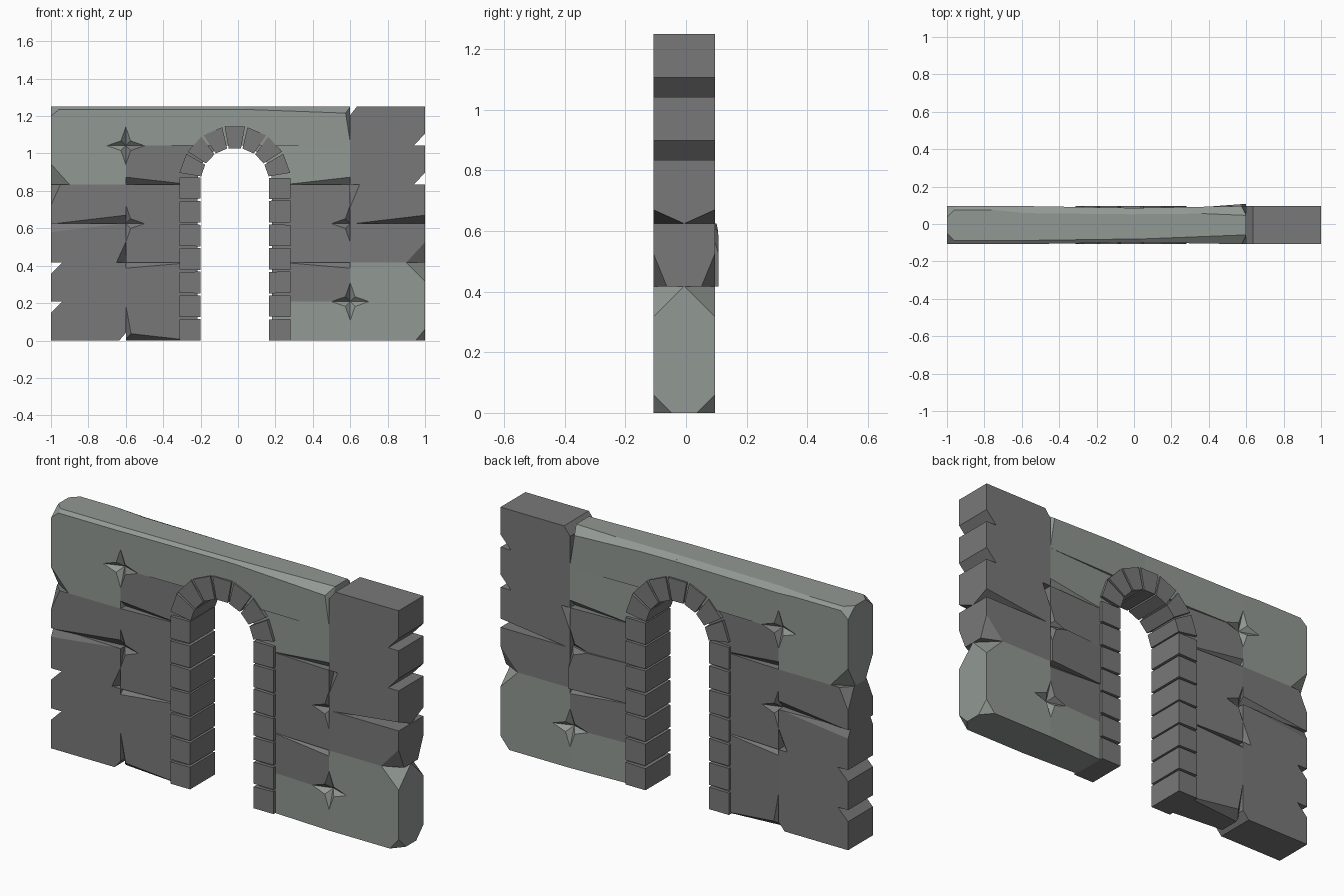
import bpy, bmesh, math, random
from mathutils import Vector

if "Cube" in bpy.data.objects:
    bpy.data.objects.remove(bpy.data.objects["Cube"])

random.seed(3)
YC, T = -0.006, 0.102          # wall centre plane and half thickness
THIN = 0.083                   # half thickness beside the opening
ROW = 1.25 / 6
INF = 99
CX, CZ = -0.017, 0.848         # arch centre


def material(name, rgb):
    m = bpy.data.materials.new(name)
    m.diffuse_color = (*rgb, 1)
    m.use_nodes = True
    m.node_tree.nodes["Principled BSDF"].inputs["Base Color"].default_value = m.diffuse_color
    return m


GREY = material("grey_stone", (0.19, 0.19, 0.19))
GREEN = material("green_stone", (0.285, 0.315, 0.295))


def finish(name, bm, mat):
    bmesh.ops.recalc_face_normals(bm, faces=bm.faces[:])
    me = bpy.data.meshes.new(name)
    bm.to_mesh(me)
    bm.free()
    me.materials.append(mat)
    ob = bpy.data.objects.new(name, me)
    bpy.context.collection.objects.link(ob)


def prism(name, pts, half, mat):
    """Extrude an x-z profile through the wall."""
    bm = bmesh.new()
    f = bm.faces.new([bm.verts.new((x, YC - half, z)) for x, z in pts])
    r = bmesh.ops.extrude_face_region(bm, geom=[f])
    for v in r["geom"]:
        if isinstance(v, bmesh.types.BMVert):
            v.co.y = YC + half
    finish(name, bm, mat)


def block(name, x0, x1, z0, z1, mat, cuts=(), hl=T, hr=T, bump=0):
    """Box with sliced corners; a cut is corner signs plus distances along its edges.
    A y sign of 0 cuts both the front and the back corner."""
    bm = bmesh.new()
    bmesh.ops.create_cube(bm, size=1)
    for v in bm.verts:
        v.co = Vector(((x0 + x1) / 2 + v.co.x * (x1 - x0), v.co.y * 2 * T,
                       (z0 + z1) / 2 + v.co.z * (z1 - z0)))
    for sx, sy0, sz, dx, dy, dz in cuts:
        for sy in ((sy0,) if sy0 else (-1, 1)):
            p = Vector((x1 if sx > 0 else x0, sy * T, (z1 if sz > 0 else z0) - sz * dz))
            n = Vector((sx / dx, sy / dy, sz / dz)).normalized()
            bmesh.ops.bisect_plane(bm, geom=bm.verts[:] + bm.edges[:] + bm.faces[:],
                                   plane_co=p, plane_no=n, dist=1e-5, clear_outer=True)
            bmesh.ops.holes_fill(bm, edges=[e for e in bm.edges if e.is_boundary], sides=0)
    for v in bm.verts:
        t = (v.co.x - x0) / (x1 - x0)
        v.co.y = YC + v.co.y * (hl + (hr - hl) * t) / T + (bump * t if v.co.y > 0 else 0)
    finish(name, bm, mat)


def star(sx, sz):
    """Two thin slices that make one quarter of a star-shaped chip."""
    return [(sx, 0, sz, .1, .035, .035), (sx, 0, sz, .035, .035, .1)]


def column(name, x0, x1, cuts, greens, rows, hl=T, hr=T, bumps=()):
    for i in range(rows):
        block(f"{name}_{i + 1}", x0, x1, i * ROW, (i + 1) * ROW,
              GREEN if i in greens else GREY, cuts.get(i, ()), hl, hr,
              0.012 if i in bumps else 0)


# outer left blocks
notch = (-1, 1, 1, .06, INF, .06)
column("left_block", -1, -.6, {
    0: [notch, (1, 1, -1, .035, INF, .04)],
    1: [notch],
    2: [(1, 0, -1, .05, .05, .11), (-1, 0, 1, .38, .02, .045)],
    3: [(1, 0, -1, .38, .04, .045), (-1, 0, 1, .05, .05, .11)],
    4: [(-1, 0, -1, .1, .06, .11)] + star(1, 1),
    5: [(-1, 0, 1, .06, .06, .05), (1, 0, 1, INF, .02, .015),
        (1, 1, 1, .38, .035, .02)] + star(1, -1),
}, {4, 5}, 6)

# blocks left of the opening
column("inner_left_block", -.6, -.217, {
    0: [(-1, 0, -1, .35, .05, .04), (-1, 0, -1, .035, .04, .19)],
    1: [(-1, 0, 1, .35, .03, .03)],
    2: star(-1, 1),
    3: star(-1, -1),
    4: [(-1, 0, -1, .35, .04, .04)] + star(-1, 1),
}, {}, 5, T, THIN)

# blocks right of the opening
column("inner_right_block", .183, .6, {
    0: star(1, 1),
    1: [(1, 0, 1, .35, .03, .03)] + star(1, -1),
    2: star(1, 1),
    3: star(1, -1),
    4: [(1, 0, -1, .35, .04, .04)],
}, {0, 4}, 5, THIN, T, {2})

# outer right blocks
under = (1, 1, -1, .06, INF, .065)
column("right_block", .6, 1, {
    0: [(1, 0, -1, .05, .06, .06)] + star(-1, 1),
    1: [(1, 0, 1, .1, .1, .1)] + star(-1, -1),
    2: [(1, 0, -1, .1, .045, .11)],
    3: [(1, 0, -1, .38, .1, .045), (-1, 0, 1, .05, .05, .12)],
    4: [under],
    5: [under, (-1, 1, 1, .035, INF, .045)],
}, {0, 1}, 6)

# lintel in two tapered halves
edge = [(1, -1, 1, INF, .02, .015), (1, 1, 1, INF, .038, .02)]
block("lintel_left", -.6, 0, 5 * ROW, 1.25, GREEN, edge + star(-1, -1), T, .092)
block("lintel_right", 0, .6, 5 * ROW, 1.25, GREEN,
      edge + [(1, 0, 1, .03, .05, .19), (1, 0, 1, .95, .05, .035)], .092, T)

# curved fillers under the lintel, behind the arch stones
for side, s, mat in (("left", -1, GREY), ("right", 1, GREEN)):
    arc = [(CX + s * .2 * math.cos(a), CZ + .2 * math.sin(a))
           for a in (math.radians(15 * k) for k in range(7))]
    prism(f"spandrel_{side}", [(CX + s * .2, CZ + .2)] + arc, THIN, mat)

# jamb stones
PITCH = 0.126
for side, s in (("left", -1), ("right", 1)):
    for i in range(7):
        j = lambda: random.uniform(-.003, .003)
        a, b = i * PITCH, (i + 1) * PITCH - .011
        low = j() if i else 0
        prism(f"jamb_{side}_{i + 1}",
              [(CX + s * .183, a + max(low, 0)), (CX + s * .297, a + max(-low, 0)),
               (CX + s * .297, b + j()), (CX + s * .183, b + j())], T, GREY)

# arch stones
STEP = 164 / 7
for i in range(7):
    a0 = math.radians(8 + i * STEP + 1.3)
    a1 = math.radians(8 + (i + 1) * STEP - 1.3)
    prism(f"arch_stone_{i + 1}",
          [(CX + r * math.cos(a), CZ + r * math.sin(a))
           for r, a in ((.183, a0), (.3, a0), (.3, a1), (.183, a1))], T, GREY)
